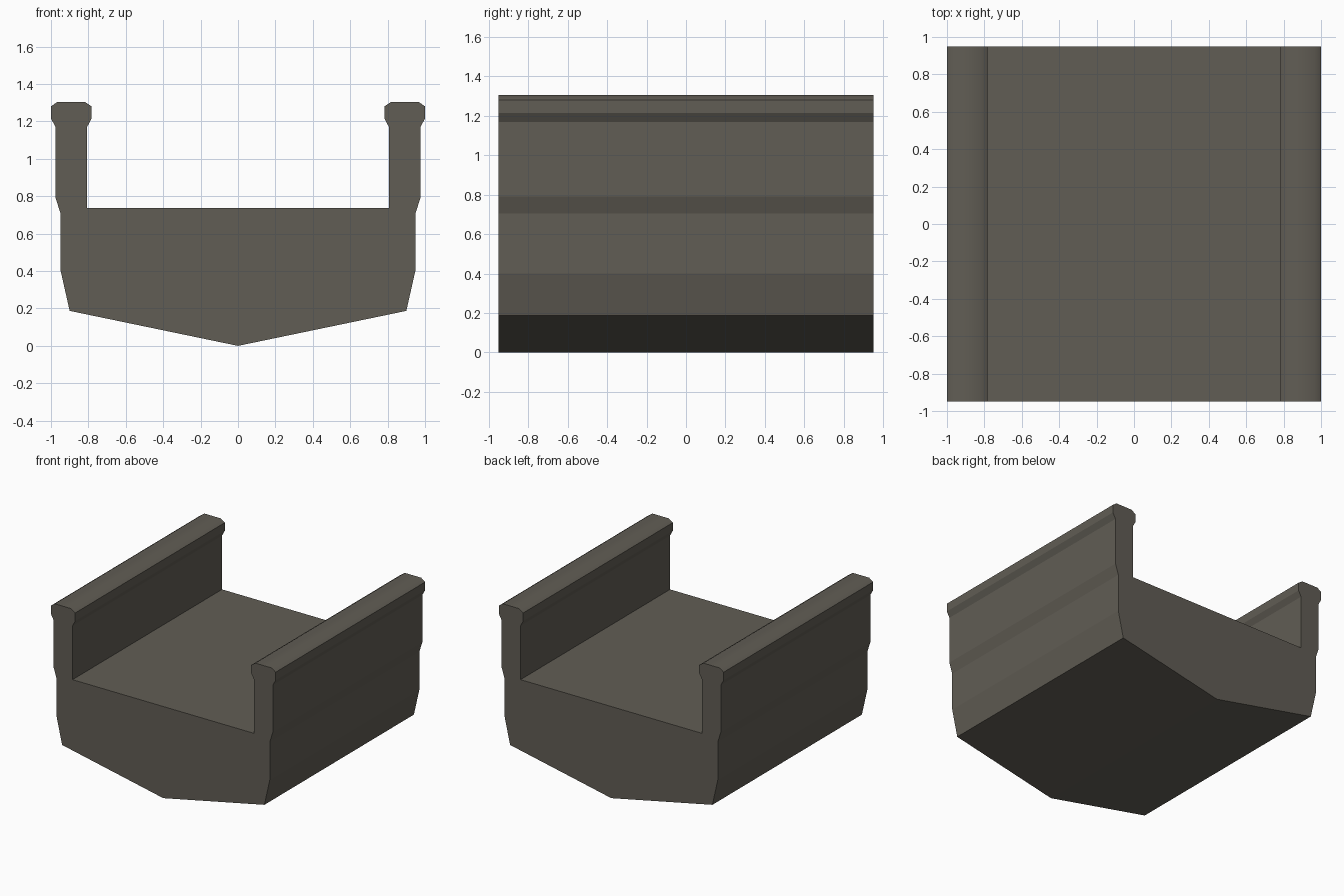
import bpy, bmesh

if "Cube" in bpy.data.objects:
    bpy.data.objects.remove(bpy.data.objects["Cube"])

HALF_LENGTH = 0.95

stone = bpy.data.materials.new("warm dark grey")
stone.diffuse_color = (0.12, 0.11, 0.09, 1)
stone.use_nodes = True
stone.node_tree.nodes["Principled BSDF"].inputs["Base Color"].default_value = stone.diffuse_color

# Right half of the cross-section: keel, side wall, rail cap, inner wall
half = [(0.90, 0.187), (0.948, 0.40), (0.948, 0.705), (0.975, 0.79),
        (0.975, 1.17), (1.0, 1.215), (1.0, 1.28), (0.965, 1.305),
        (0.82, 1.305), (0.783, 1.28), (0.783, 1.215), (0.807, 1.17),
        (0.807, 0.737)]
profile = [(0, 0)] + half + [(-x, z) for x, z in reversed(half)]

# Trough body: the profile extruded from front to back
bm = bmesh.new()
front = bm.faces.new([bm.verts.new((x, -HALF_LENGTH, z)) for x, z in profile])
result = bmesh.ops.extrude_face_region(bm, geom=[front], use_keep_orig=True)
for v in result["geom"]:
    if isinstance(v, bmesh.types.BMVert):
        v.co.y = HALF_LENGTH
bmesh.ops.recalc_face_normals(bm, faces=bm.faces)

# Soft rounding on top of the rail caps, flat faces elsewhere
for f in bm.faces:
    f.smooth = f.normal.z > 0.3 and f.calc_center_median().z > 1.25
for e in bm.edges:
    e.smooth = all(f.smooth for f in e.link_faces)

mesh = bpy.data.meshes.new("trough_body")
bm.to_mesh(mesh)
bm.free()
mesh.materials.append(stone)
bpy.context.collection.objects.link(bpy.data.objects.new("trough_body", mesh))
